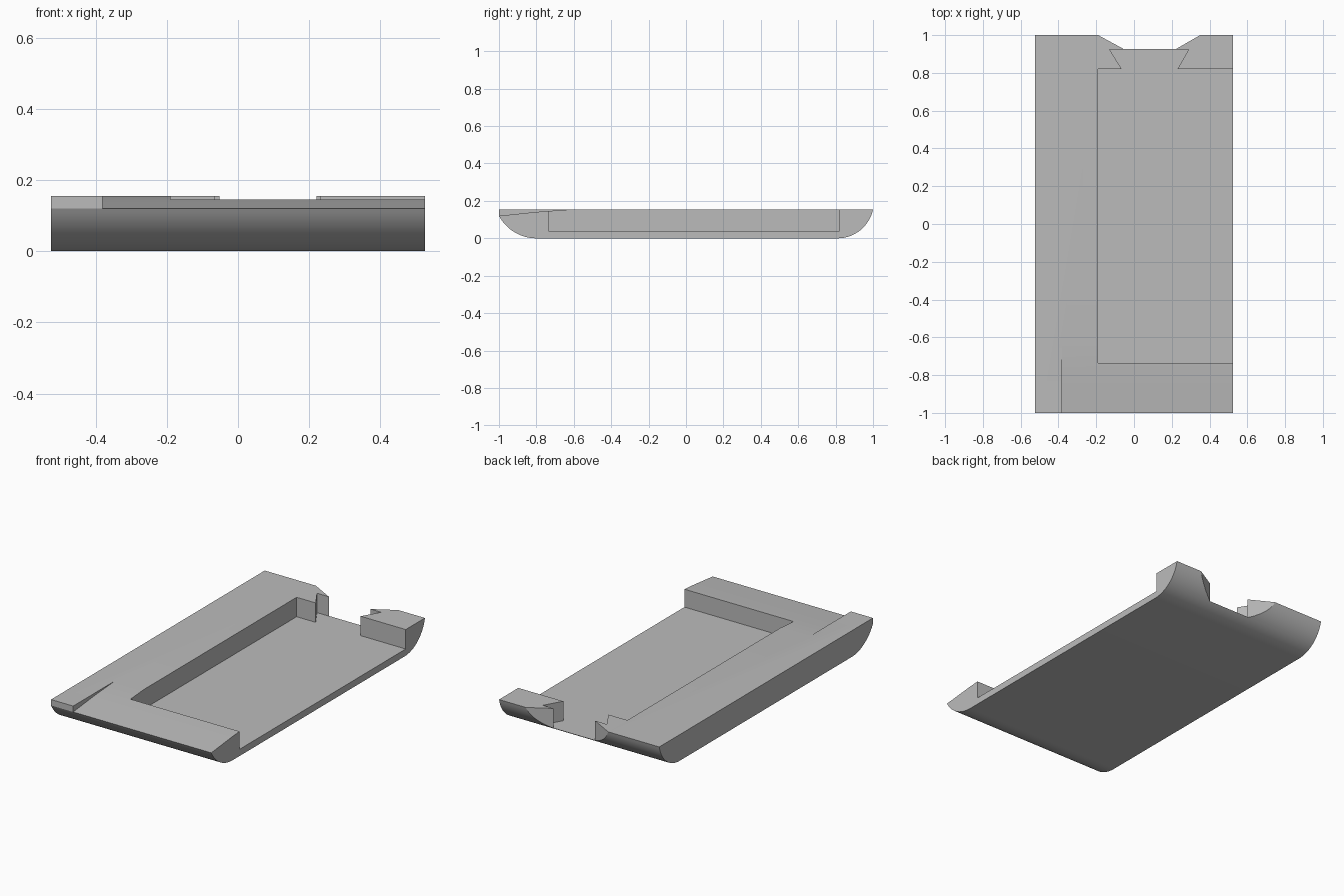
import bpy, bmesh, math

cube = bpy.data.objects.get("Cube")
if cube:
    bpy.data.objects.remove(cube, do_unlink=True)

HALF_WIDTH, HEIGHT, FLOOR = 0.525, 0.155, 0.04

grey = bpy.data.materials.new("plain_grey")
grey.use_nodes = True
grey.diffuse_color = (0.5, 0.5, 0.5, 1)
grey.node_tree.nodes["Principled BSDF"].inputs["Base Color"].default_value = (0.5, 0.5, 0.5, 1)


def prism(name, points, offset):
    """Extrude a closed outline along an offset."""
    bm = bmesh.new()
    face = bm.faces.new([bm.verts.new(p) for p in points])
    new = bmesh.ops.extrude_face_region(bm, geom=[face])["geom"]
    verts = [g for g in new if isinstance(g, bmesh.types.BMVert)]
    bmesh.ops.translate(bm, verts=verts, vec=offset)
    bmesh.ops.recalc_face_normals(bm, faces=bm.faces)
    mesh = bpy.data.meshes.new(name)
    bm.to_mesh(mesh)
    bm.free()
    mesh.materials.append(grey)
    obj = bpy.data.objects.new(name, mesh)
    bpy.context.collection.objects.link(obj)
    return obj


def rounded_end(depth, rise, steps=16):
    """Arc from the flat underside up to the end: (inset, height) pairs."""
    radius = (depth ** 2 + rise ** 2) / (2 * rise)
    sweep = math.atan2(depth, radius - rise)
    angles = [sweep * i / steps for i in range(steps + 1)]
    return [(depth - radius * math.sin(a), radius * (1 - math.cos(a))) for a in angles]


# Shell: side profile with rounded undersides at both ends
front = [(-1 + d, z) for d, z in rounded_end(0.2, 0.12)]
back = [(1 - d, z) for d, z in rounded_end(0.19, HEIGHT)]
profile = [(-1, HEIGHT)] + front[::-1] + back
shell = prism("shell", [(-HALF_WIDTH, y, z) for y, z in profile], (2 * HALF_WIDTH, 0, 0))

# Pocket open at the left side, joined to the dovetail notch at the back
pocket = [(-0.19, -0.735), (0.7, -0.735), (0.7, 0.82), (0.23, 0.82),
          (0.29, 0.925), (0.22, 0.925), (0.35, 1), (0.35, 1.1),
          (-0.19, 1.1), (-0.19, 1), (-0.052, 0.925), (-0.13, 0.925),
          (-0.065, 0.82), (-0.19, 0.82)]
pocket_cutter = prism("pocket_cutter", [(x, y, FLOOR) for x, y in pocket], (0, 0, 0.3))

# Shallow ramp across the front top
ramp = [(-1.1, 0.108), (-1, 0.12), (-0.8, 0.141), (-0.58, 0.157), (-0.58, 0.3), (-1.1, 0.3)]
ramp_cutter = prism("ramp_cutter", [(-0.38, y, z) for y, z in ramp], (1.1, 0, 0))

bpy.context.view_layer.objects.active = shell
for cutter in (pocket_cutter, ramp_cutter):
    cutter.hide_render = True
    mod = shell.modifiers.new("cut", "BOOLEAN")
    mod.operation, mod.solver, mod.object = "DIFFERENCE", "EXACT", cutter
    bpy.ops.object.modifier_apply(modifier=mod.name)
    bpy.data.objects.remove(cutter, do_unlink=True)

bpy.ops.object.select_all(action="DESELECT")
shell.select_set(True)
bpy.ops.object.shade_smooth_by_angle(angle=math.radians(30))
